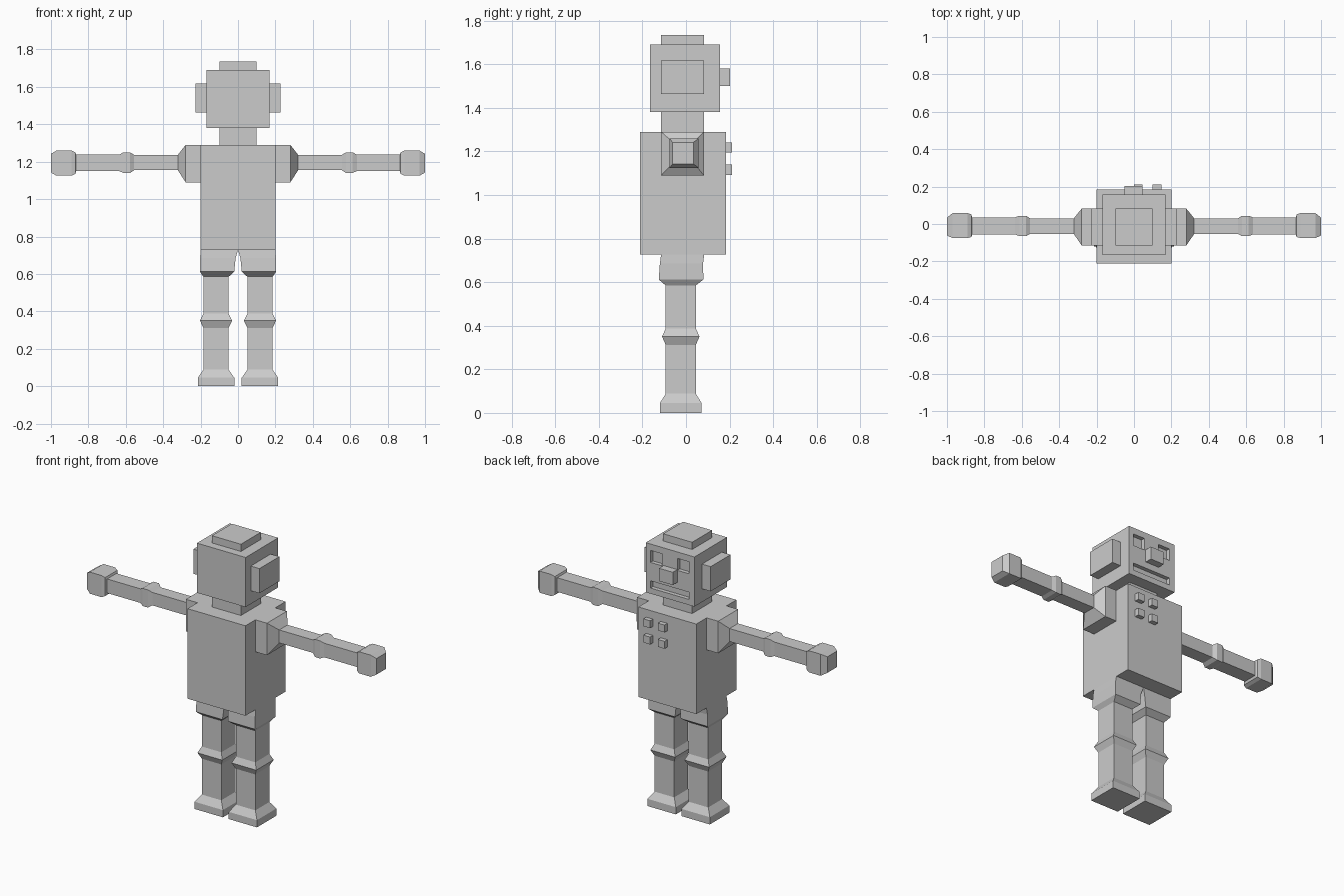
import bpy, bmesh


def loft(name, rings, axis="z", mirror=False):
    """Closed skin through rectangles: (position, a0, a1, b0, b1) along an axis."""
    bm = bmesh.new()
    loops = []
    for t, a0, a1, b0, b1 in rings:
        corners = [(a0, b0), (a1, b0), (a1, b1), (a0, b1)]
        loops.append([bm.verts.new((a, b, t) if axis == "z" else (t, a, b))
                      for a, b in corners])
    for lo, hi in zip(loops, loops[1:]):
        for i in range(4):
            j = (i + 1) % 4
            bm.faces.new((lo[i], lo[j], hi[j], hi[i]))
    bm.faces.new(loops[0][::-1])
    bm.faces.new(loops[-1])
    bmesh.ops.recalc_face_normals(bm, faces=bm.faces)
    me = bpy.data.meshes.new(name)
    bm.to_mesh(me)
    bm.free()
    ob = bpy.data.objects.new(name, me)
    bpy.context.collection.objects.link(ob)
    if mirror:
        ob.modifiers.new("mirror", "MIRROR").use_clip = False
    return ob


def box(name, x0, x1, y0, y1, z0, z1, mirror=False):
    return loft(name, [(z0, x0, x1, y0, y1), (z1, x0, x1, y0, y1)], mirror=mirror)


# Torso, neck and head
box("torso", -0.20, 0.20, -0.212, 0.184, 0.728, 1.29)
box("neck", -0.10, 0.10, -0.114, 0.082, 1.29, 1.38)
head = box("head", -0.168, 0.168, -0.165, 0.157, 1.38, 1.69)
box("head_cap", -0.10, 0.10, -0.114, 0.082, 1.69, 1.735)
box("ear", 0.168, 0.228, -0.114, 0.082, 1.463, 1.617, mirror=True)
box("nose", -0.05, 0.045, 0.157, 0.202, 1.50, 1.58)

# Recessed eyes and mouth on the +y face
for name, x0, x1, z0, z1 in [("eye_cutter_a", 0.055, 0.135, 1.575, 1.65),
                             ("eye_cutter_b", -0.13, -0.05, 1.575, 1.65),
                             ("mouth_cutter", -0.13, 0.135, 1.415, 1.46)]:
    cutter = box(name, x0, x1, 0.132, 0.25, z0, z1)
    cutter.hide_render = True
    cutter.display_type = "WIRE"
    mod = head.modifiers.new(name, "BOOLEAN")
    mod.operation = "DIFFERENCE"
    mod.solver = "EXACT"
    mod.object = cutter

# Chest buttons
for x in (0.0, 0.10):
    for z in (1.093, 1.195):
        box("button", x, x + 0.046, 0.184, 0.212, z, z + 0.046)

# Arms: shoulder, upper arm, elbow, forearm, hand
loft("arm", [
    (0.20, -0.114, 0.082, 1.09, 1.29),
    (0.28, -0.114, 0.082, 1.09, 1.29),
    (0.322, -0.053, 0.03, 1.155, 1.236),
    (0.555, -0.053, 0.03, 1.155, 1.236),
    (0.577, -0.065, 0.044, 1.14, 1.25),
    (0.613, -0.065, 0.044, 1.14, 1.25),
    (0.635, -0.056, 0.036, 1.15, 1.238),
    (0.865, -0.056, 0.036, 1.15, 1.238),
    (0.87, -0.07, 0.052, 1.135, 1.25),
    (0.89, -0.075, 0.058, 1.125, 1.26),
    (0.97, -0.075, 0.058, 1.125, 1.26),
    (1.00, -0.062, 0.034, 1.142, 1.242),
], axis="x", mirror=True)

# Legs: hip, thigh, knee, shin, foot
loft("leg", [
    (0.0, 0.02, 0.215, -0.12, 0.072),
    (0.045, 0.02, 0.215, -0.12, 0.072),
    (0.088, 0.05, 0.185, -0.093, 0.045),
    (0.312, 0.05, 0.185, -0.093, 0.045),
    (0.35, 0.032, 0.203, -0.11, 0.062),
    (0.388, 0.05, 0.185, -0.093, 0.045),
    (0.585, 0.05, 0.185, -0.093, 0.045),
    (0.612, 0.02, 0.203, -0.125, 0.08),
    (0.685, 0.013, 0.203, -0.12, 0.078),
    (0.728, 0.0, 0.20, -0.114, 0.084),
], mirror=True)
